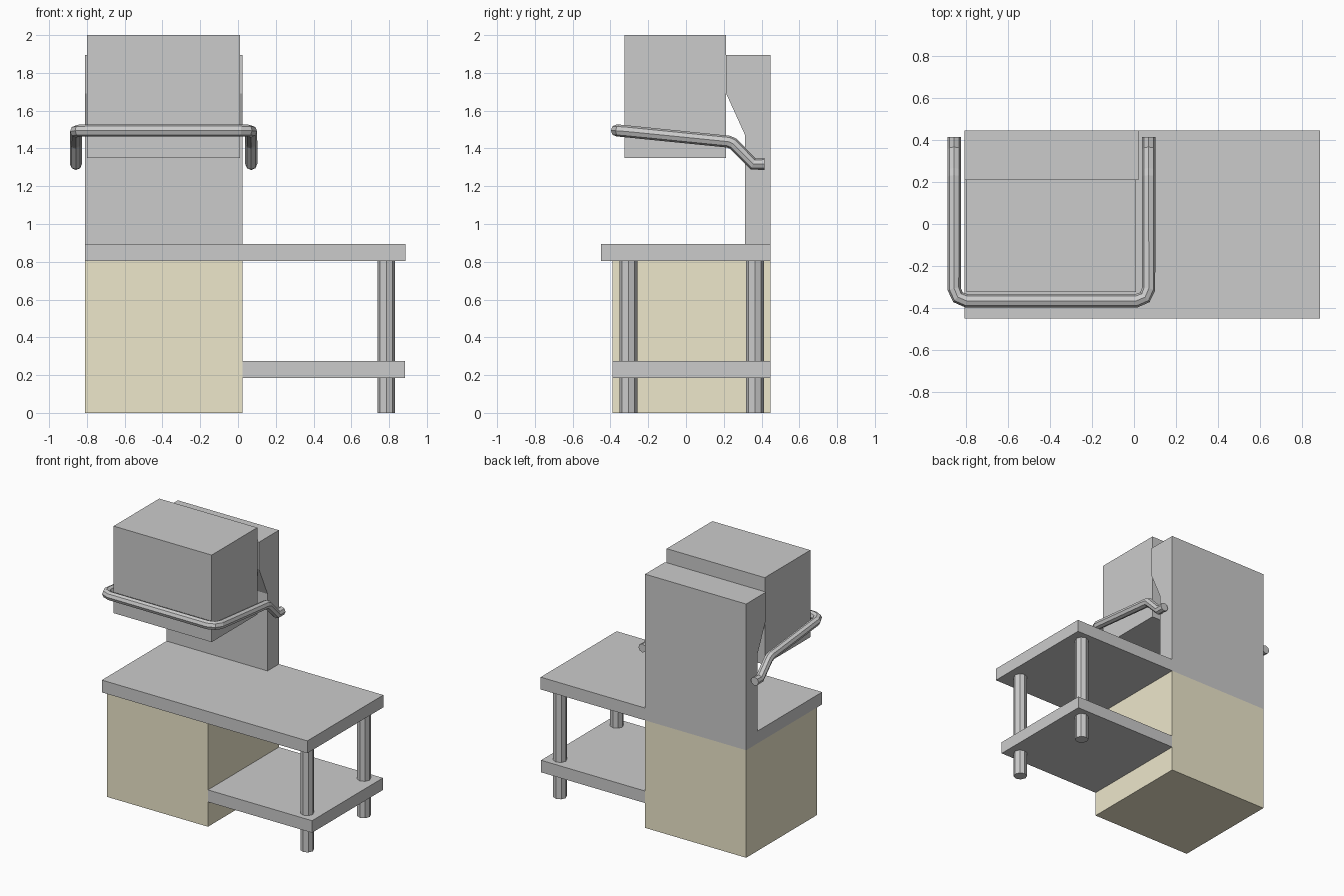
import bpy, bmesh
from mathutils import Vector

if "Cube" in bpy.data.objects:
    bpy.data.objects.remove(bpy.data.objects["Cube"])


def mesh_object(name, bm):
    bmesh.ops.recalc_face_normals(bm, faces=bm.faces[:])
    me = bpy.data.meshes.new(name)
    bm.to_mesh(me)
    bm.free()
    ob = bpy.data.objects.new(name, me)
    bpy.context.collection.objects.link(ob)
    return ob


def box(name, lo, hi):
    lo, hi = Vector(lo), Vector(hi)
    bm = bmesh.new()
    bmesh.ops.create_cube(bm, size=1)
    for v in bm.verts:
        v.co = (lo + hi) / 2 + v.co * (hi - lo)
    return mesh_object(name, bm)


def extrude_x(name, profile, x0, x1):
    bm = bmesh.new()
    face = bm.faces.new([bm.verts.new((x0, y, z)) for y, z in profile])
    ext = bmesh.ops.extrude_face_region(bm, geom=[face])["geom"]
    verts = [g for g in ext if isinstance(g, bmesh.types.BMVert)]
    bmesh.ops.translate(bm, verts=verts, vec=(x1 - x0, 0, 0))
    return mesh_object(name, bm)


def leg(name, x, y, r, h):
    bpy.ops.mesh.primitive_cylinder_add(vertices=8, radius=r, depth=h, location=(x, y, h / 2))
    bpy.context.object.name = name


def tube(name, points, r):
    cu = bpy.data.curves.new(name, 'CURVE')
    cu.dimensions = '3D'
    cu.twist_mode = 'Z_UP'
    cu.bevel_depth = r
    cu.bevel_resolution = 2
    cu.use_fill_caps = True
    sp = cu.splines.new('POLY')
    sp.use_smooth = False
    sp.points.add(len(points) - 1)
    for p, co in zip(sp.points, points):
        p.co = (*co, 1)
    ob = bpy.data.objects.new(name, cu)
    bpy.context.collection.objects.link(ob)


# Coloured cabinet under the left half
beige = bpy.data.materials.new("beige_panel")
beige.diffuse_color = (0.85, 0.8, 0.6, 1)
beige.use_nodes = True
beige.node_tree.nodes["Principled BSDF"].inputs["Base Color"].default_value = beige.diffuse_color
cabinet = box("cabinet", (-0.81, -0.39, 0), (0.025, 0.447, 0.803))
cabinet.data.materials.append(beige)

# Worktop, lower shelf and legs
box("worktop", (-0.81, -0.45, 0.803), (0.888, 0.447, 0.895))
box("lower_shelf", (0.025, -0.39, 0.185), (0.885, 0.447, 0.275))
for side, y in (("front", -0.305), ("back", 0.365)):
    leg(side + "_leg", 0.785, y, 0.047, 0.803)

# Rear column with overhanging top, and lifting hood
extrude_x("rear_column", [(0.447, 0.895), (0.447, 1.895), (0.213, 1.895),
                          (0.213, 1.69), (0.313, 1.47), (0.313, 0.895)], -0.81, 0.025)
box("hood", (-0.80, -0.325, 1.35), (0.01, 0.213, 2.0))

# Wrap-around lift handle, mirrored about the hood centre
cx, half = -0.394, 0.464
side = [(half, 0.415, 1.318), (half, 0.355, 1.318), (half, 0.25, 1.425),
        (half, 0.225, 1.436), (half, -0.31, 1.49),
        (half - 0.018, -0.35, 1.494), (half - 0.06, -0.367, 1.495)]
path = [(cx - x, y, z) for x, y, z in side] + [(cx + x, y, z) for x, y, z in reversed(side)]
tube("lift_handle", path, 0.032)
